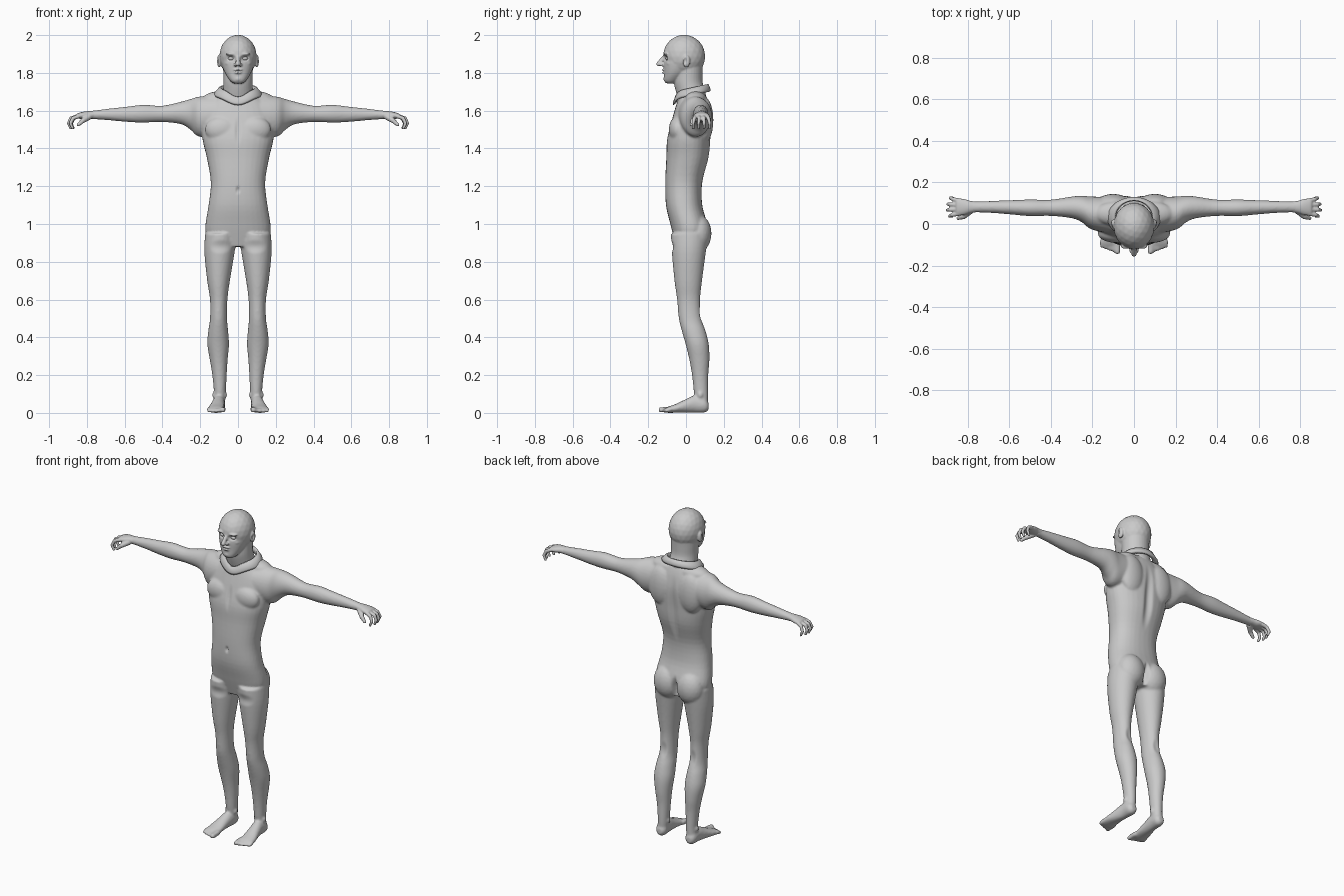
import bpy, bmesh, math
from mathutils import Vector, Matrix

cube = bpy.data.objects.get("Cube")
if cube:
    bpy.data.objects.remove(cube, do_unlink=True)

GREY = 0.59
skin = bpy.data.materials.new("plain grey")
skin.use_nodes = True
skin.diffuse_color = (GREY, GREY, GREY, 1)
skin.node_tree.nodes["Principled BSDF"].inputs["Base Color"].default_value = (GREY, GREY, GREY, 1)
SIDES = (1, -1)


def blob(bm, centre, radii):
    m = Matrix.Translation(centre) @ Matrix.Diagonal((*radii, 1))
    bmesh.ops.create_icosphere(bm, subdivisions=3, radius=1, matrix=m)


def pair(bm, centre, radii):
    for s in SIDES:
        blob(bm, (s * centre[0], centre[1], centre[2]), radii)


def chain(bm, points, r0, r1, steps=5):
    """Tapered finger-like run of overlapping balls."""
    pts = [Vector(p) for p in points]
    total = (len(pts) - 1) * steps
    for i in range(total + 1):
        k = min(i // steps, len(pts) - 2)
        r = r0 + (r1 - r0) * i / total
        blob(bm, pts[k].lerp(pts[k + 1], i / steps - k), (r, r, r))


def spline(stations, sub=4):
    p = [Vector(s) for s in stations]
    p = [p[0]] + p + [p[-1]]
    out = []
    for a, b, c, d in zip(p, p[1:], p[2:], p[3:]):
        for i in range(sub):
            t = i / sub
            out.append(b + (c - a) * (t / 2) + (a * 2 - b * 5 + c * 4 - d) * (t * t / 2)
                       + (b * 3 - a - c * 3 + d) * (t ** 3 / 2))
    return out + [p[-1]]


def loft(bm, axis, stations, side=1, power=2.0, n=32):
    """Stations: position on axis, two centre coordinates, two radii."""
    rings = []
    for t, u, v, ru, rv in spline(stations):
        ring = []
        for i in range(n):
            a = math.tau * i / n
            c, s = math.cos(a), math.sin(a)
            p = u + ru * math.copysign(abs(c) ** (2 / power), c)
            q = v + rv * math.copysign(abs(s) ** (2 / power), s)
            co = {"x": (t, p, q), "y": (p, t, q), "z": (p, q, t)}[axis]
            ring.append(bm.verts.new((co[0] * side, co[1], co[2])))
        rings.append(ring)
    for r, q in zip(rings, rings[1:]):
        for i in range(n):
            j = (i + 1) % n
            bm.faces.new((r[i], r[j], q[j], q[i]))
    bm.faces.new(rings[0][::-1])
    bm.faces.new(rings[-1])


def finish(bm, name, voxel=None, smooth=4):
    bmesh.ops.recalc_face_normals(bm, faces=bm.faces)
    mesh = bpy.data.meshes.new(name)
    bm.to_mesh(mesh)
    bm.free()
    obj = bpy.data.objects.new(name, mesh)
    bpy.context.collection.objects.link(obj)
    if voxel:
        rem = obj.modifiers.new("fuse", "REMESH")
        rem.mode, rem.voxel_size = "VOXEL", voxel
        sm = obj.modifiers.new("soften", "SMOOTH")
        sm.iterations, sm.factor = smooth, 0.5
        bpy.context.view_layer.update()
        deps = bpy.context.evaluated_depsgraph_get()
        obj.data = bpy.data.meshes.new_from_object(obj.evaluated_get(deps))
        obj.modifiers.clear()
        obj.data.name = name
    obj.data.materials.clear()
    obj.data.materials.append(skin)
    obj.data.shade_smooth()
    return obj


def sculpt(obj, centre, radii, push):
    """Soft local push of the surface."""
    for v in obj.data.vertices:
        d = sum(((a - b) / r) ** 2 for a, b, r in zip(v.co, centre, radii))
        if d < 1:
            v.co += Vector(push) * (1 - d) ** 2


# Body: trunk, arms, legs and feet fused into one skin
bm = bmesh.new()
loft(bm, "z", [(.88, 0, .02, .13, .07), (.95, 0, .02, .168, .09), (1.0, 0, .015, .172, .098),
               (1.1, 0, -.01, .156, .096), (1.22, 0, -.012, .144, .098), (1.35, 0, .008, .165, .112),
               (1.45, 0, .015, .188, .115), (1.55, 0, .03, .19, .105), (1.62, 0, .035, .17, .09),
               (1.67, 0, .035, .12, .075), (1.7, 0, .03, .09, .065)], power=2.3)
pair(bm, (.085, -.045, 1.5), (.09, .046, .07))    # chest
pair(bm, (.1, .1, 1.55), (.08, .045, .12))        # shoulder blades
pair(bm, (.08, .05, 1.66), (.11, .06, .045))      # neck slope
pair(bm, (.078, .065, .95), (.085, .07, .1))      # seat
pair(bm, (.103, -.013, .54), (.03, .03, .04))     # knees
for s in SIDES:
    loft(bm, "x", [(.08, .04, 1.58, .09, .1), (.2, .052, 1.568, .08, .107), (.25, .072, 1.58, .064, .082),
                   (.3, .08, 1.588, .052, .06), (.4, .078, 1.583, .039, .043), (.5, .078, 1.584, .04, .047),
                   (.58, .08, 1.581, .035, .041), (.68, .082, 1.58, .029, .031),
                   (.76, .082, 1.578, .026, .023), (.79, .082, 1.577, .028, .021)], s)
    loft(bm, "z", [(.95, .09, .02, .084, .1), (.85, .098, .015, .08, .09), (.7, .103, .012, .06, .073),
                   (.6, .102, .014, .046, .061), (.5, .103, .022, .045, .06), (.43, .105, .042, .053, .063),
                   (.36, .105, .06, .057, .061), (.28, .102, .071, .047, .053), (.2, .098, .075, .038, .043),
                   (.1, .096, .08, .031, .037), (.04, .1, .085, .03, .03)], s)
    loft(bm, "y", [(.12, .1, .034, .016, .018), (.1, .1, .04, .032, .038), (.05, .102, .047, .033, .046),
                   (0, .108, .037, .037, .036), (-.05, .114, .025, .044, .024), (-.09, .116, .017, .047, .017),
                   (-.105, .116, .014, .04, .012)], s)
    # Ankle bones and toes
    for x in (.067, .127):
        blob(bm, (s * x, .075, .095), (.01, .014, .016))
    for i in range(5):
        x, r = .08 + .0185 * i, .016 if i == 0 else .0115
        chain(bm, [(s * x, -.085, .019), (s * x, -.133 + .007 * i, r)], r, r * .9)
body = finish(bm, "body", .007)

# Muscle lines pressed into the trunk
sculpt(body, (0, .13, 1.4), (.035, .06, .27), (0, -.014, 0))
sculpt(body, (0, .13, .93), (.022, .08, .1), (0, -.03, 0))
sculpt(body, (0, -.1, 1.5), (.02, .05, .1), (0, .008, 0))
sculpt(body, (0, -.11, 1.18), (.012, .04, .025), (0, .012, 0))
for s in SIDES:
    sculpt(body, (s * .09, -.08, .88), (.08, .05, .04), (0, .008, 0))
    sculpt(body, (s * .1, .07, .52), (.025, .05, .06), (0, -.008, 0))
for v in body.data.vertices:
    v.co.z = max(v.co.z, 0)

# Hands with curled fingers
for s, name in ((1, "left_hand"), (-1, "right_hand")):
    bm = bmesh.new()
    loft(bm, "x", [(.75, .082, 1.578, .024, .021), (.79, .082, 1.578, .03, .02), (.82, .082, 1.575, .039, .019),
                   (.85, .082, 1.572, .041, .014), (.858, .082, 1.57, .036, .009)], s)
    for i in range(4):
        y, tip = .05 + .021 * i, .038 + .029 * i
        reach = (0, .01, .008, -.004)[i]
        chain(bm, [(s * .845, y, 1.57), (s * (.874 + reach), (y + tip) / 2, 1.56),
                   (s * (.887 + reach), tip, 1.533), (s * (.876 + reach), tip, 1.508)], .0115, .0075)
    chain(bm, [(s * .79, .063, 1.567), (s * .82, .036, 1.548), (s * .846, .028, 1.525)], .017, .009)
    finish(bm, name, .004, 3)

# Head and neck
bm = bmesh.new()
blob(bm, (0, -.01, 1.887), (.099, .112, .115))
loft(bm, "z", [(1.745, 0, -.08, .025, .025), (1.76, 0, -.075, .043, .041), (1.8, 0, -.052, .069, .064),
               (1.85, 0, -.03, .086, .088), (1.9, 0, -.02, .09, .09)], power=2.2)
loft(bm, "z", [(1.63, 0, .04, .09, .07), (1.7, 0, .025, .08, .078), (1.75, 0, .012, .077, .076),
               (1.8, 0, .012, .078, .075), (1.85, 0, .01, .08, .08)])
chain(bm, [(0, -.112, 1.885), (0, -.13, 1.865), (0, -.145, 1.847)], .011, .013)
pair(bm, (.013, -.126, 1.843), (.01, .014, .009))    # nostrils
pair(bm, (.036, -.105, 1.9), (.03, .016, .008))      # brows
pair(bm, (.045, -.08, 1.85), (.025, .025, .02))      # cheeks
blob(bm, (0, -.115, 1.816), (.025, .014, .0065))     # upper lip
blob(bm, (0, -.113, 1.802), (.021, .014, .007))      # lower lip
blob(bm, (0, -.1, 1.768), (.024, .02, .017))         # chin
pair(bm, (.1, .002, 1.862), (.011, .02, .034))       # ears
head = finish(bm, "head", .0045, 3)
for s in SIDES:
    sculpt(head, (s * .036, -.115, 1.878), (.03, .05, .02), (0, .017, 0))
    sculpt(head, (s * .112, -.004, 1.864), (.02, .012, .022), (-s * .01, 0, 0))
sculpt(head, (0, -.125, 1.809), (.028, .03, .005), (0, .008, 0))

# Eyes
bm = bmesh.new()
pair(bm, (.036, -.093, 1.876), (.017, .015, .011))
finish(bm, "eyes")

# Folded collar, lower at the front with a soft point
bm = bmesh.new()
profile = [(.086, .08, 1.69), (.09, .083, 1.722), (.1, .089, 1.722), (.128, .1, 1.692), (.126, .098, 1.68)]
n, rings = 48, []
for i in range(n):
    a = math.tau * i / n
    c, s = math.cos(a), math.sin(a)
    dip = .03 * max(0, -s) ** 6
    rings.append([bm.verts.new((rx * c, .03 + ry * s, z + .22 * ry * s - dip)) for rx, ry, z in profile])
for i in range(n):
    r, q = rings[i], rings[(i + 1) % n]
    for j in range(len(profile)):
        k = (j + 1) % len(profile)
        bm.faces.new((r[j], q[j], q[k], r[k]))
finish(bm, "collar")
